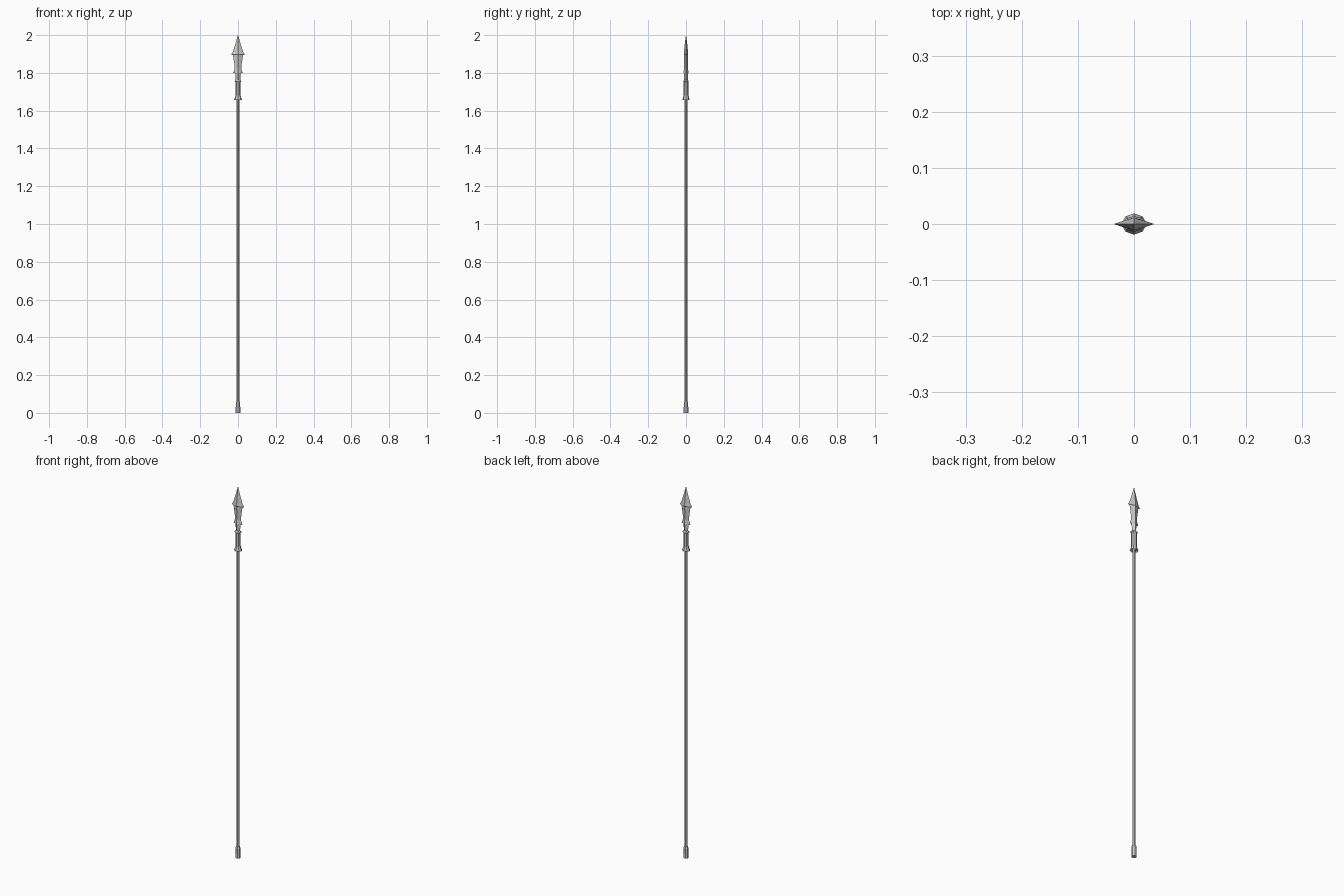
import bpy, bmesh
from math import cos, sin, pi

if "Cube" in bpy.data.objects:
    bpy.data.objects.remove(bpy.data.objects["Cube"])


def loft(name, rings, sides, turn=0.0):
    """Stack of elliptical n-sided rings (z, half_x, half_y), flat shaded and capped."""
    bm = bmesh.new()
    loops = []
    for z, rx, ry in rings:
        loops.append([bm.verts.new((rx * cos(turn + 2 * pi * i / sides),
                                    ry * sin(turn + 2 * pi * i / sides), z))
                      for i in range(sides)])
    for a, b in zip(loops, loops[1:]):
        for i in range(sides):
            j = (i + 1) % sides
            bm.faces.new((a[i], a[j], b[j], b[i]))
    bm.faces.new(loops[0][::-1])
    bm.faces.new(loops[-1])
    bmesh.ops.remove_doubles(bm, verts=bm.verts, dist=1e-6)
    bmesh.ops.recalc_face_normals(bm, faces=bm.faces)
    mesh = bpy.data.meshes.new(name)
    bm.to_mesh(mesh)
    bm.free()
    obj = bpy.data.objects.new(name, mesh)
    bpy.context.collection.objects.link(obj)
    return obj


# Long shaft and butt cap
loft("shaft", [(0.03, .0085, .0085), (1.70, .0085, .0085)], 8, pi / 8)
loft("butt_cap", [(0, .0135, .0135), (.052, .0125, .0125), (.062, .009, .009)], 8, pi / 8)

# Socket with flared skirt at the bottom
loft("socket", [(1.664, .009, .009), (1.657, .022, .019), (1.668, .017, .016),
                (1.680, .013, .013), (1.752, .013, .013)], 8)

# Collar between socket and blade
loft("collar", [(1.750, .012, .012), (1.755, .020, .014), (1.763, .011, .011)], 8)

# Lower blade stage, narrow neck rising to small barbs
loft("blade_neck", [(1.755, .012, .011), (1.802, .015, .011), (1.799, .026, .012),
                    (1.812, .021, .012), (1.830, .016, .010)], 4)

# Middle stage widening upward to the blade shoulders
loft("blade_middle", [(1.810, .016, .010), (1.850, .020, .010), (1.895, .027, .011)], 4)

# Pointed tip with swept shoulders
loft("blade_tip", [(1.893, .025, .010), (1.897, .036, .012), (1.910, .028, .011),
                   (1.950, .015, .007), (2.0, .0004, .0004)], 4)
